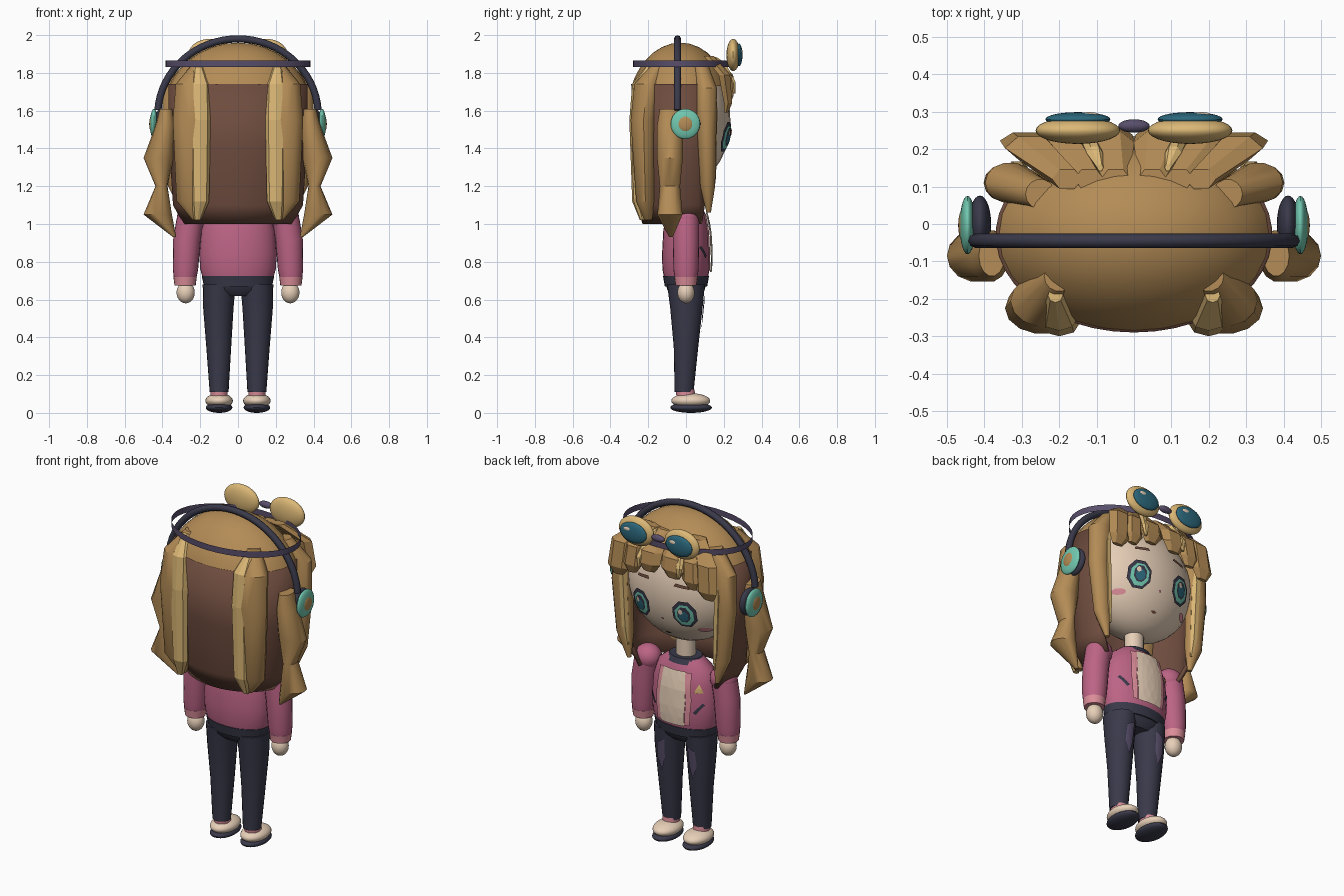
import bpy, bmesh, math

if "Cube" in bpy.data.objects:
    bpy.data.objects.remove(bpy.data.objects["Cube"])

def lin(c):
    c /= 255
    return c / 12.92 if c <= 0.04045 else ((c + 0.055) / 1.055) ** 2.4

def mat(name, r, g, b):
    m = bpy.data.materials.new(name)
    m.diffuse_color = (lin(r), lin(g), lin(b), 1)
    m.use_nodes = True
    m.node_tree.nodes["Principled BSDF"].inputs["Base Color"].default_value = m.diffuse_color
    return m

HAIR = mat("hair tan", 180, 140, 86)
LIGHT = mat("hair highlight", 220, 184, 118)
BROWN = mat("hair brown", 110, 76, 62)
SKIN = mat("skin cream", 234, 210, 186)
PINK = mat("jacket pink", 188, 100, 133)
ROSE = mat("light pink", 220, 142, 154)
NAVY = mat("navy", 57, 57, 74)
PURPLE = mat("dusk purple", 88, 78, 106)
TEAL = mat("teal", 114, 200, 176)
DEEP = mat("deep teal", 44, 104, 124)

def finish(name, bm, m, smooth=True):
    bmesh.ops.recalc_face_normals(bm, faces=bm.faces[:])
    me = bpy.data.meshes.new(name)
    bm.to_mesh(me)
    bm.free()
    me.materials.append(m)
    ob = bpy.data.objects.new(name, me)
    bpy.context.collection.objects.link(ob)
    if smooth:
        bpy.ops.object.select_all(action='DESELECT')
        ob.select_set(True)
        bpy.context.view_layer.objects.active = ob
        bpy.ops.object.shade_smooth_by_angle(angle=math.radians(35))
    return ob

def loft(name, rings, m, n=20, smooth=True, side=1, arc=None, caps=True):
    """Skin horizontal ellipses (x, y, z, rx, ry); arc limits the angle range."""
    bm = bmesh.new()
    a0, a1 = arc or (0, 2 * math.pi)
    cnt = n + 1 if arc else n
    rows = [[bm.verts.new((side * (x + rx * math.cos(a0 + (a1 - a0) * i / n)),
                           y + ry * math.sin(a0 + (a1 - a0) * i / n), z)) for i in range(cnt)]
            for x, y, z, rx, ry in rings]
    for lo, hi in zip(rows, rows[1:]):
        for i in range(n):
            j = (i + 1) % cnt
            bm.faces.new((lo[i], lo[j], hi[j], hi[i]))
    if caps and not arc:
        bm.faces.new(rows[0])
        bm.faces.new(rows[-1])
    return finish(name, bm, m, smooth)

def ball(name, loc, size, m, cut=None):
    """Ellipsoid, optionally keeping only what lies above height cut."""
    bm = bmesh.new()
    bmesh.ops.create_uvsphere(bm, u_segments=28, v_segments=18, radius=1)
    for v in bm.verts:
        v.co = [l + s * c for l, s, c in zip(loc, size, v.co)]
    if cut:
        bmesh.ops.bisect_plane(bm, geom=bm.verts[:] + bm.edges[:] + bm.faces[:],
                               plane_co=(0, 0, cut), plane_no=(0, 0, -1), clear_outer=True)
    return finish(name, bm, m)

def plate(name, pts, m, surf, off):
    """Thin patch of (x, z) outline points laid on a curved surface."""
    bm = bmesh.new()
    cx, cz = (sum(p[k] for p in pts) / len(pts) for k in (0, 1))
    vs = [bm.verts.new((x, 0, z)) for x, z in pts]
    c = bm.verts.new((cx, 0, cz))
    for a, b in zip(vs, vs[1:] + vs[:1]):
        bm.faces.new((a, b, c))
    bmesh.ops.subdivide_edges(bm, edges=bm.edges[:], cuts=2, use_grid_fill=True)
    for v in bm.verts:
        v.co.y = surf(v.co.x, v.co.z) + off
    ob = finish(name, bm, m, False)
    if sum(p.normal.y for p in ob.data.polygons) < 0:
        ob.data.flip_normals()

def oval(cx, cz, rx, rz, n=8):
    return [(cx + rx * math.cos(math.tau * (i + .5) / n), cz + rz * math.sin(math.tau * (i + .5) / n))
            for i in range(n)]

def ring_surf(rings):
    def f(x, z):
        for a, b in zip(rings, rings[1:]):
            if z <= b[2] or b is rings[-1]:
                t = min(1, max(0, (z - a[2]) / (b[2] - a[2])))
                cx, cy, _, rx, ry = (p + (q - p) * t for p, q in zip(a, b))
                return cy + ry * math.sqrt(max(0, 1 - ((x - cx) / rx) ** 2))
    return f

def face(x, z):
    return .235 * math.sqrt(max(0, 1 - (x / .35) ** 2 - ((z - 1.55) / .34) ** 2))

# Head and neck
ball("head", (0, 0, 1.55), (.35, .235, .34), SKIN)
loft("neck", [(0, 0, 1.05, .055, .05), (0, 0, 1.26, .055, .05)], SKIN)

# Hair crown and long back curtain
ball("hair_crown", (0, -.03, 1.58), (.40, .282, .38), HAIR, cut=1.73)
curtain = loft("back_hair", [(0, -.02, 1.0, .29, .21), (0, -.02, 1.1, .345, .24), (0, -.025, 1.4, .365, .258),
               (0, -.03, 1.74, .37, .26)], BROWN, n=28, arc=(math.radians(150), math.radians(390)))
sol = curtain.modifiers.new("thickness", 'SOLIDIFY')
sol.thickness = .02

for s in (-1, 1):
    # Back locks with lighter streaks
    loft("back_lock", [(.22, -.20, 1.02, .02, .02), (.24, -.215, 1.12, .085, .05), (.24, -.225, 1.55, .105, .07),
         (.24, -.205, 1.74, .09, .07), (.20, -.14, 1.85, .04, .04)], HAIR, 14, True, s)
    loft("back_streak", [(.215, -.23, 1.02, .018, .014), (.2, -.255, 1.12, .047, .03), (.2, -.265, 1.55, .055, .035),
         (.2, -.25, 1.74, .05, .035), (.21, -.19, 1.84, .02, .02)], LIGHT, 8, False, s)
    # Wavy side curls
    loft("side_curl", [(.335, -.08, .93, .008, .01), (.425, -.085, 1.05, .075, .068), (.405, -.085, 1.2, .032, .055),
         (.42, -.085, 1.35, .08, .07), (.385, -.085, 1.52, .052, .07), (.38, -.085, 1.61, .035, .055)],
         HAIR, 14, True, s)
    # Face-framing front locks
    loft("front_lock", [(.29, .12, 1.06, .012, .012), (.32, .115, 1.2, .05, .04), (.34, .11, 1.5, .062, .052),
         (.33, .11, 1.72, .068, .055), (.25, .08, 1.84, .04, .04)], HAIR, 14, True, s)
    loft("front_streak", [(.285, .14, 1.14, .006, .006), (.30, .142, 1.25, .022, .02), (.315, .145, 1.6, .026, .025),
         (.30, .14, 1.72, .015, .02)], LIGHT, 6, False, s)
    # Fringe: broad, blunt, uneven locks fanning out over the brow
    for x, tip, w in ((.075, 1.67, .075), (.185, 1.63, .06), (.275, 1.59, .07)):
        loft("fringe_lock", [(x * 1.08, .24 - x * .1, tip, w * .5, .012), (x * 1.05, .245 - x * .08, tip + .05, w, .025),
             (x, .225 - x * .08, 1.79, w, .035), (x * .65, .12, 1.89, .04, .03)], HAIR, 6, False, s)
    loft("fringe_streak", [(.13, .255, 1.69, .008, .008), (.13, .25, 1.75, .022, .015),
         (.105, .19, 1.855, .022, .02), (.09, .15, 1.885, .008, .01)], LIGHT, 6, False, s)

# Face details
for s in (-1, 1):
    x, z = s * .142, 1.462
    plate("eye_outline", oval(x, z, .07, .085), NAVY, face, .014)
    plate("eye_ring", oval(x, z - .004, .054, .067), TEAL, face, .017)
    plate("eye_iris", oval(x, z, .037, .05), NAVY, face, .020)
    plate("eye_pupil", oval(x, z - .008, .027, .034), DEEP, face, .023)
    plate("eye_glint", oval(x + .014, z + .02, .014, .017, 6), SKIN, face, .026)
    plate("eyebrow", [(s * .08, 1.62), (s * .09, 1.637), (s * .165, 1.628), (s * .17, 1.612)], BROWN, face, .008)
    plate("blush", oval(s * .22, 1.36, .033, .016, 10), ROSE, face, .007)
plate("nose", oval(0, 1.405, .008, .008, 6), ROSE, face, .006)
plate("mouth", [(-.022, 1.302), (0, 1.292), (.022, 1.302), (0, 1.308)], BROWN, face, .005)

# Headphones
path = bpy.data.curves.new("headband", 'CURVE')
path.dimensions = '3D'
path.bevel_depth = .019
path.bevel_resolution = 2
path.use_fill_caps = True
sp = path.splines.new('POLY')
sp.points.add(32)
for i, p in enumerate(sp.points):
    a = math.radians(4 + 172 * i / 32)
    p.co = (.425 * math.cos(a), -.045, 1.575 + .405 * math.sin(a), 1)
path.materials.append(NAVY)
bpy.context.collection.objects.link(bpy.data.objects.new("headband", path))
for s in (-1, 1):
    ball("ear_cushion", (s * .412, 0, 1.53), (.03, .076, .078), NAVY)
    ball("ear_cup", (s * .445, -.003, 1.53), (.021, .078, .08), TEAL)
    ball("ear_button", (s * .457, -.003, 1.53), (.013, .042, .044), HAIR)

# Goggles worn on the head
loft("goggle_strap", [(0, -.018, 1.83, .385, .262), (0, -.018, 1.866, .385, .262)], PURPLE, 40, caps=False)
ball("goggle_bridge", (0, .262, 1.895), (.042, .018, .02), PURPLE)
for s in (-1, 1):
    ball("goggle_rim", (s * .15, .25, 1.895), (.113, .036, .085), LIGHT)
    ball("goggle_lens", (s * .15, .28, 1.895), (.087, .019, .06), DEEP)
    ball("goggle_glint", (s * .15 + .03, .293, 1.915), (.025, .006, .012), SKIN)

# Jacket
torso = [(0, 0, .71, .185, .115), (0, 0, .76, .2, .125), (0, 0, .84, .205, .127), (0, 0, .97, .195, .12),
         (0, 0, 1.06, .165, .1), (0, 0, 1.11, .1, .075)]
chest = ring_surf(torso)
loft("jacket", torso, PINK, 28)
loft("jacket_hem", [(0, 0, .67, .18, .112), (0, 0, .725, .192, .122)], NAVY, 28)
loft("collar", [(0, 0, 1.085, .12, .09), (0, 0, 1.115, .095, .075)], NAVY, 24)
plate("shirt_front", [(-.07, 1.06), (.07, 1.06), (.085, .9), (.075, .745), (-.075, .745), (-.085, .9)], SKIN, chest, .015)
for s in (-1, 1):
    # Lapels in two short bands so each patch stays convex
    for top, mid in (((.068, .102, 1.055), (.085, .115, .9)), ((.085, .115, .9), (.076, .105, .75))):
        plate("lapel", [(s * top[0], top[2]), (s * top[1], top[2]), (s * mid[1], mid[2]), (s * mid[0], mid[2])],
              ROSE, chest, .012)
    plate("pocket_slash", [(s * .12, .83), (s * .135, .82), (s * .175, .875), (s * .165, .885)], NAVY, chest, .007)
plate("badge", [(-.168, .945), (-.122, .945), (-.145, .995)], LIGHT, chest, .008)

# Arms, legs and shoes
for s in (-1, 1):
    loft("sleeve", [(.28, 0, .715, .06, .06), (.278, 0, .76, .067, .067), (.27, 0, .92, .073, .07),
         (.252, 0, 1.03, .073, .07)], PINK, 20, side=s)
    ball("shoulder", (s * .248, 0, 1.03), (.076, .072, .072), PINK)
    loft("cuff", [(.28, 0, .675, .056, .056), (.28, 0, .72, .062, .062)], ROSE, 20, side=s)
    ball("hand", (s * .277, 0, .637), (.048, .045, .057), SKIN)
    leg = [(.1, -.01, .11, .05, .05), (.102, 0, .35, .066, .065), (.104, .002, .55, .08, .085), (.1, 0, .68, .087, .1)]
    loft("trouser_leg", leg, NAVY, 20, side=s)
    thigh = ring_surf(leg)
    plate("worn_patch", [(s * .075, .62), (s * .125, .59), (s * .13, .5), (s * .1, .42), (s * .08, .5)], PURPLE,
          lambda x, z: thigh(abs(x), z), .007)
    loft("sock", [(.1, .0, .08, .045, .05), (.1, -.005, .125, .045, .05)], ROSE, 16, side=s)
    ball("sole", (s * .1, .027, .028), (.07, .11, .028), NAVY)
    ball("shoe", (s * .1, .025, .064), (.073, .103, .04), SKIN)
loft("hips", [(0, 0, .62, .1, .07), (0, 0, .65, .175, .098), (0, 0, .69, .184, .11)], NAVY, 28)
